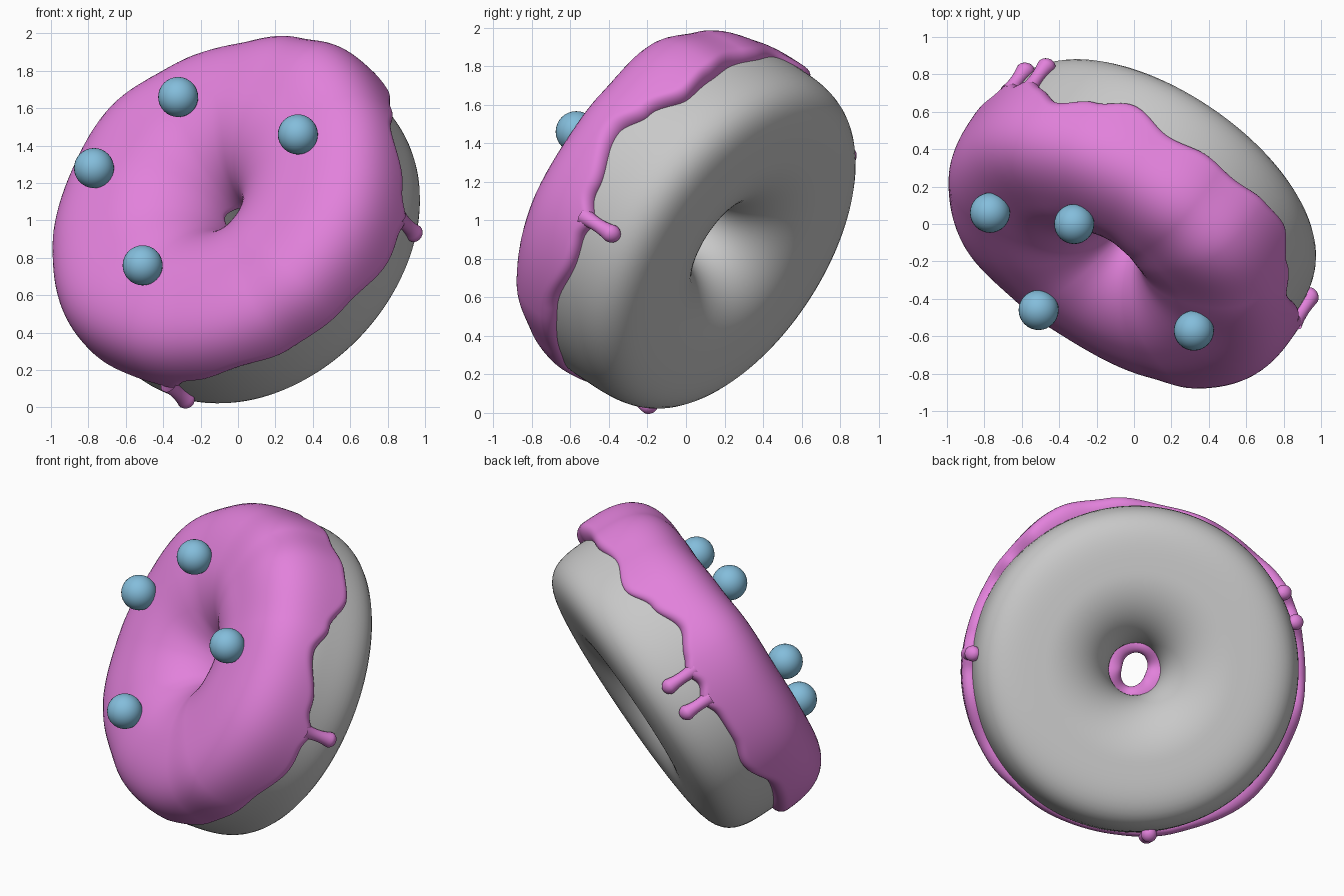
import bpy, bmesh, math
from mathutils import Vector, Matrix

if "Cube" in bpy.data.objects:
    bpy.data.objects.remove(bpy.data.objects["Cube"])

# Tilted frame of the ring: A = ring axis towards the icing, U and V in its plane
O = Vector((0, 0, 1.0))
A = Vector((-0.498, -0.726, 0.475)).normalized()
U = (Vector((1, 0, 0)) - A * A.x).normalized()
V = A.cross(U)
FRAME = Matrix.Translation(O) @ Matrix((U, V, A)).transposed().to_4x4()

RT, RR, RZ, H0 = 0.57, 0.413, 0.385, -0.03   # ring radius, tube radii, dough height


def material(name, rgb):
    m = bpy.data.materials.new(name)
    m.diffuse_color = (*rgb, 1)
    m.use_nodes = True
    m.node_tree.nodes["Principled BSDF"].inputs["Base Color"].default_value = m.diffuse_color
    return m


def finish(name, bm, mat):
    bmesh.ops.recalc_face_normals(bm, faces=bm.faces)
    me = bpy.data.meshes.new(name)
    bm.to_mesh(me)
    bm.free()
    for p in me.polygons:
        p.use_smooth = True
    me.materials.append(mat)
    ob = bpy.data.objects.new(name, me)
    bpy.context.collection.objects.link(ob)
    return ob


def squareness(s):
    return 3.7 if s < 0 else 3.0


# Point on the tube: boxy outer side, round inner side
def tube_point(phi, theta, offset=0.0):
    c, s = math.cos(theta), math.sin(theta)
    p = squareness(s)
    k = (abs(c) ** p + abs(s) ** p) ** (-1 / p) if c > 0 else 1
    rho = RT + (RR + offset) * c * k
    return FRAME @ Vector((rho * math.cos(phi), rho * math.sin(phi), H0 + (RZ + offset) * s * k))


def outer_angle(h):
    g = (h - H0) / RZ
    p = squareness(g)
    return math.atan(g / (1 - abs(g) ** p) ** (1 / p))


def grid(bm, rows, closed):
    vs = [[bm.verts.new(p) for p in row] for row in rows]
    n, m = len(vs), len(vs[0])
    for i in range(n):
        for k in range(m if closed else m - 1):
            j, l = (i + 1) % n, (k + 1) % m
            bm.faces.new((vs[i][k], vs[j][k], vs[j][l], vs[i][l]))


def lookup(table, deg):
    for (a, ha), (b, hb) in zip(table, table[1:]):
        if a <= deg <= b:
            f = (1 - math.cos(math.pi * (deg - a) / (b - a))) / 2
            return ha + (hb - ha) * f


pink = material("pink icing", (0.76, 0.22, 0.71))
grey = material("grey dough", (0.58, 0.58, 0.58))
blue = material("blue candy", (0.23, 0.51, 0.71))

# Dough ring
bm = bmesh.new()
grid(bm, [[tube_point(math.tau * i / 160, math.tau * k / 80) for k in range(80)]
          for i in range(160)], True)
finish("dough", bm, grey)

# Wavy lower edge of the icing: angle in degrees, height along the axis
EDGE = [(-71, .01), (-49, -.01), (-29, -.08), (-7, -.02), (11, .07), (21, 0),
        (33, -.09), (43, -.075), (55, -.05), (65, -.06), (78, -.03), (93, -.1),
        (105, -.03), (117, .03), (127, -.04), (150, -.07), (161, -.07),
        (172, -.1), (190, -.01), (215, -.04), (235, -.03), (255, .02), (272, .06), (289, .01)]
# Icing thickness on the outer side by angle
THICK = [(-71, .03), (-53, .055), (-25, .06), (0, .05), (20, .06), (44, .095),
         (60, .06), (82, .02), (105, .03), (130, .065), (155, .05), (180, .06), (205, .075),
         (235, .035), (258, .018), (289, .03)]
# Drips: angle, height of the tip
DRIPS = [(-15.7, -.25), (132, -.25), (143, -.25), (245, -.21)]


def edge_height(deg):
    return lookup(EDGE, deg) - 0.05 * sum(math.exp(-((deg - d) / 4) ** 2) for d, _ in DRIPS)


# Icing shell with rounded lips on the outside and in the hole
bm = bmesh.new()
COLS, ROWS = 480, 60
rows = []
for i in range(COLS):
    deg = -71 + 360 * i / COLS
    phi = math.radians(deg)
    t0 = outer_angle(edge_height(deg))
    t1 = math.pi - math.asin((-0.05 + 0.02 * math.sin(3 * phi) - H0) / RZ)
    side = lookup(THICK, deg)
    hole = 0.07 - 0.015 * math.cos(2 * (phi - math.pi / 2))
    top = 0.043 + 0.25 * side
    row = []
    for k in range(ROWS + 1):
        th = t0 + (t1 - t0) * (1 - math.cos(math.pi * k / ROWS)) / 2
        d = min(min(th - t0, t1 - th) * RZ / 0.05, 1)
        w = math.cos(th) ** 2 if math.cos(th) < 0 else math.sin(math.pi / 2 * math.cos(th)) ** 2
        thick = top * (1 - w) + (side if math.cos(th) > 0 else hole) * w
        row.append(tube_point(phi, th, -0.008 + (thick + 0.008) * math.sqrt(max(0, 1 - (1 - d) ** 2))))
    rows.append(row)
grid(bm, rows, False)

# Drips: round fingers with a bulb at the tip, lying on the dough
for deg, tip in DRIPS:
    phi, start = math.radians(deg), edge_height(deg) + 0.06
    end = tip + 0.042
    axis = FRAME.to_3x3()
    tangent = axis @ Vector((-math.sin(phi), math.cos(phi), 0))
    outward = axis @ Vector((math.cos(phi), math.sin(phi), 0))
    rows = []
    for k in range(25):
        f = k / 24
        if f < 0.6:
            g = f / 0.6
            h, r = start + (end - start) * g, 0.036 + 0.012 * (2 * g - 1) ** 2
        else:
            a = (f - 0.6) / 0.4 * math.pi / 2
            h, r = end - 0.045 * math.sin(a), max(0.048 * math.cos(a), 0.0005)
        c = tube_point(phi, outer_angle(h), 0.022)
        rows.append([c + (tangent * math.cos(q) + outward * math.sin(q)) * r
                     for q in (math.tau * j / 20 for j in range(20))])
    ring = [[bm.verts.new(p) for p in row] for row in rows]
    for ra, rb in zip(ring, ring[1:]):
        for j in range(20):
            l = (j + 1) % 20
            bm.faces.new((ra[j], ra[l], rb[l], rb[j]))
finish("icing", bm, pink)

# Candy balls sunk into the icing
for n, p in enumerate([(-.32, 0, 1.66), (.32, -.57, 1.46), (-.77, .06, 1.28), (-.51, -.46, .76)]):
    bm = bmesh.new()
    bmesh.ops.create_uvsphere(bm, u_segments=32, v_segments=16, radius=0.107,
                              matrix=Matrix.Translation(p))
    finish("candy_ball_%d" % (n + 1), bm, blue)
